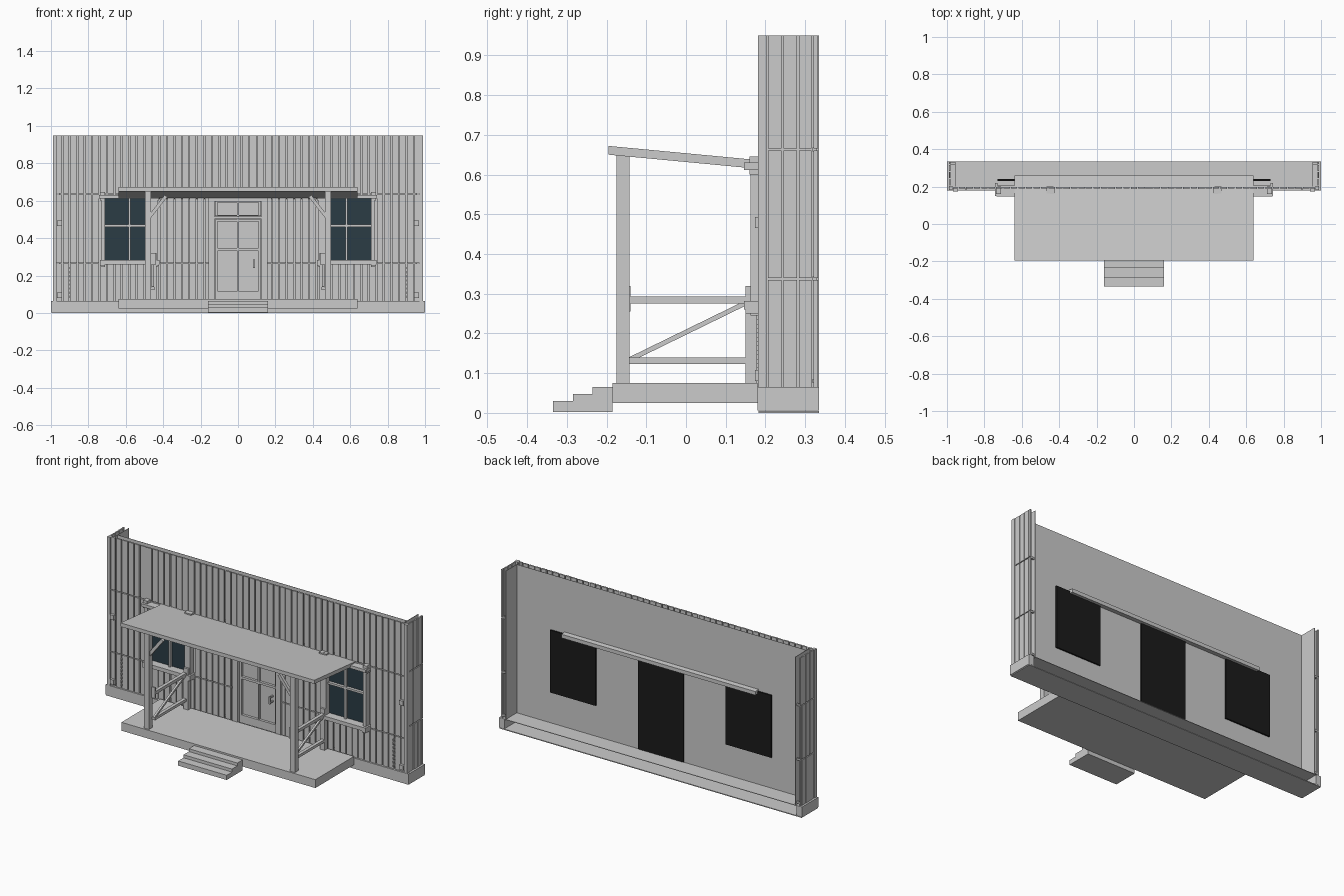
import bpy, bmesh, math, random
from mathutils import Vector, Matrix

random.seed(4)


def material(name, rgb):
    m = bpy.data.materials.new(name)
    m.diffuse_color = (*rgb, 1)
    return m


GREY = material("weathered grey", (0.6, 0.6, 0.6))
GLASS = material("dark blue glass", (0.024, 0.045, 0.06))
BLACK = material("black backing", (0.011, 0.011, 0.011))


class Part:
    """Collects boxes, beams and prisms into one named object."""

    def __init__(self, name, mat=GREY):
        self.name, self.mat, self.bm = name, mat, bmesh.new()

    def box(self, x0, x1, y0, y1, z0, z1):
        size = Matrix.Diagonal((abs(x1 - x0), y1 - y0, z1 - z0, 1))
        mid = Matrix.Translation(((x0 + x1) / 2, (y0 + y1) / 2, (z0 + z1) / 2))
        bmesh.ops.create_cube(self.bm, size=1, matrix=mid @ size)

    def pair(self, x0, x1, *yz):
        for s in (-1, 1):
            self.box(s * x0, s * x1, *yz)

    def beam(self, p, q, w, t):
        p, q = Vector(p), Vector(q)
        d = q - p
        rot = d.to_track_quat('Z', 'Y').to_matrix().to_4x4()
        m = Matrix.Translation((p + q) / 2) @ rot @ Matrix.Diagonal((w, t, d.length, 1))
        bmesh.ops.create_cube(self.bm, size=1, matrix=m)

    def prism(self, profile, half):
        f = self.bm.faces.new([self.bm.verts.new((-half, y, z)) for y, z in profile])
        r = bmesh.ops.extrude_face_region(self.bm, geom=[f])
        for v in r['geom']:
            if isinstance(v, bmesh.types.BMVert):
                v.co.x = half
        if f.is_valid:
            return
        self.bm.faces.new([v for v in self.bm.verts if v.co.x < 0][:len(profile)])

    def done(self):
        bmesh.ops.recalc_face_normals(self.bm, faces=self.bm.faces[:])
        me = bpy.data.meshes.new(self.name)
        self.bm.to_mesh(me)
        self.bm.free()
        me.materials.append(self.mat)
        bpy.context.collection.objects.link(bpy.data.objects.new(self.name, me))


# Foundation: hollow box open at the back
p = Part("foundation")
p.box(-1, 1, 0.18, 0.184, 0.006, 0.065)
p.box(-1, 1, 0.18, 0.335, 0.062, 0.065)
p.box(-0.998, 0.998, 0.182, 0.335, 0, 0.005)
p.pair(0.965, 1, 0.18, 0.335, 0.006, 0.065)
p.done()

# Porch deck and steps
p = Part("porch_deck")
p.box(-0.64, 0.64, -0.185, 0.18, 0.025, 0.075)
p.done()
p = Part("steps")
for y, z in ((-0.335, 0.03), (-0.285, 0.048), (-0.235, 0.065)):
    p.box(-0.16, 0.16, y, -0.185, 0.002, z)
p.done()


def openings(x):
    """Solid height ranges of the front boards at a given x."""
    if abs(x) < 0.15:
        return [(0.605, 0.95)]
    if 0.43 < abs(x) < 0.73:
        return [(0.065, 0.26), (0.62, 0.95)]
    return [(0.065, 0.95)]


def split(z0, z1, seams):
    """Break a height range at the board joints."""
    cuts = [z0] + [s for s in seams if z0 < s < z1] + [z1]
    return [(a + (0.005 if a in seams else 0), b) for a, b in zip(cuts, cuts[1:])]


# Thin rear lining set back behind the boards
p = Part("wall_lining")
p.box(-0.957, 0.957, 0.229, 0.231, 0.065, 0.95)
p.done()

# Vertical front boards with open gaps
p = Part("front_boards")
for i in range(49):
    x = -0.96 + 0.04 * i
    a, b = random.uniform(0.0155, 0.0185), random.uniform(0.0155, 0.0185)
    y = 0.188 + random.uniform(0, 0.003)
    for z0, z1 in openings(x):
        for za, zb in split(z0, z1, (0.263, 0.633)):
            p.box(x - a, x + b, y, 0.199, za, zb)
p.done()

# Corner boards, side boards and inner side sheets
p = Part("side_walls")
p.pair(0.97, 0.99, 0.181, 0.203, 0.065, 0.95)
p.pair(0.955, 0.958, 0.2, 0.335, 0.065, 0.95)
sides = [0.207, 0.245, 0.284, 0.321, 0.337]
for a, b in zip(sides, sides[1:]):
    for z0, z1 in split(0.065, 0.95, (0.335, 0.66)):
        p.pair(0.98, 0.99 - random.uniform(0, 0.003), a, b - 0.005, z0, z1)
for z in (0.075, 0.333, 0.658):
    p.pair(0.957, 0.984, 0.318, 0.328, z, z + 0.01)
p.done()

# Small wall brackets and nail rows near the corners
p = Part("wall_brackets")
for z in (0.08, 0.465):
    p.pair(0.942, 0.968, 0.174, 0.19, z, z + 0.028)
for i in range(8):
    z = 0.08 + i * 0.022
    p.pair(0.895, 0.901, 0.178, 0.192, z, z + 0.012)
p.done()

# Windows: frame, glazing bars, glass and backing
frame, glass, back = Part("window_frames"), Part("window_glass", GLASS), Part("opening_backing", BLACK)
for s in (-1, 1):
    c = s * 0.58
    frame.box(c + s * 0.13, c + s * 0.15, 0.162, 0.2, 0.245, 0.645)
    frame.box(c - s * 0.112, c - s * 0.15, 0.162, 0.2, 0.245, 0.645)
    for t in (-1, 1):
        frame.box(c + t * 0.132, c + t * 0.158, 0.15, 0.195, 0.25, 0.282)
        frame.box(c + t * 0.132, c + t * 0.158, 0.16, 0.195, 0.6, 0.646)
    frame.box(c + s * 0.15, c + s * 0.163, 0.15, 0.22, 0.612, 0.63)
    frame.box(c - 0.155, c + 0.16, 0.146, 0.205, 0.26, 0.282)
    frame.box(c - 0.155, c + 0.16, 0.146, 0.205, 0.612, 0.63)
    frame.box(c - 0.006, c + 0.006, 0.18, 0.2, 0.28, 0.614)
    frame.box(c - 0.13, c + 0.13, 0.179, 0.2, 0.46, 0.472)
    glass.box(c - 0.132, c + 0.132, 0.196, 0.201, 0.278, 0.616)
    back.box(c - 0.15, c + 0.15, 0.231, 0.24, 0.25, 0.622)
back.box(-0.15, 0.15, 0.231, 0.24, 0.068, 0.612)
for part in (frame, glass, back):
    part.done()

# Door frame, slab, raised rails and handle
p = Part("door_frame")
p.pair(0.125, 0.158, 0.176, 0.215, 0.066, 0.605)
p.box(-0.158, 0.158, 0.176, 0.215, 0.597, 0.618)
p.box(-0.126, 0.126, 0.18, 0.21, 0.503, 0.516)
p.done()
p = Part("door")
p.box(-0.126, 0.126, 0.205, 0.212, 0.066, 0.6)
p.pair(0.11, 0.122, 0.19, 0.208, 0.07, 0.5)
p.pair(0.11, 0.122, 0.19, 0.208, 0.518, 0.595)
for z0, z1 in ((0.07, 0.118), (0.332, 0.346), (0.49, 0.5), (0.518, 0.524), (0.59, 0.596)):
    p.box(-0.12, 0.12, 0.19, 0.208, z0, z1)
p.box(-0.005, 0.005, 0.191, 0.208, 0.346, 0.596)
p.box(-0.004, 0.004, 0.193, 0.208, 0.118, 0.332)
p.done()
p = Part("door_handle")
p.box(0.08, 0.092, 0.172, 0.18, 0.24, 0.285)
for z in (0.243, 0.274):
    p.box(0.082, 0.09, 0.178, 0.207, z, z + 0.008)
p.done()

# Porch roof sloping back through the wall
p = Part("porch_roof")
p.prism([(-0.195, 0.672), (-0.195, 0.65), (0.26, 0.607), (0.26, 0.629)], 0.64)
p.done()

# Posts, corner braces and side railings
posts, rails = Part("porch_posts"), Part("side_railings")
posts.pair(0.465, 0.498, -0.175, -0.142, 0.075, 0.652)
posts.pair(0.435, 0.466, 0.15, 0.178, 0.075, 0.32)
rails.pair(0.442, 0.466, -0.15, -0.14, 0.255, 0.32)
rails.pair(0.446, 0.466, -0.145, 0.155, 0.275, 0.293)
rails.pair(0.446, 0.466, -0.145, 0.155, 0.123, 0.139)
for s in (-1, 1):
    posts.beam((s * 0.472, -0.158, 0.515), (s * 0.385, -0.158, 0.625), 0.018, 0.018)
    rails.beam((s * 0.456, -0.14, 0.135), (s * 0.456, 0.153, 0.278), 0.012, 0.012)
posts.done()
rails.done()
